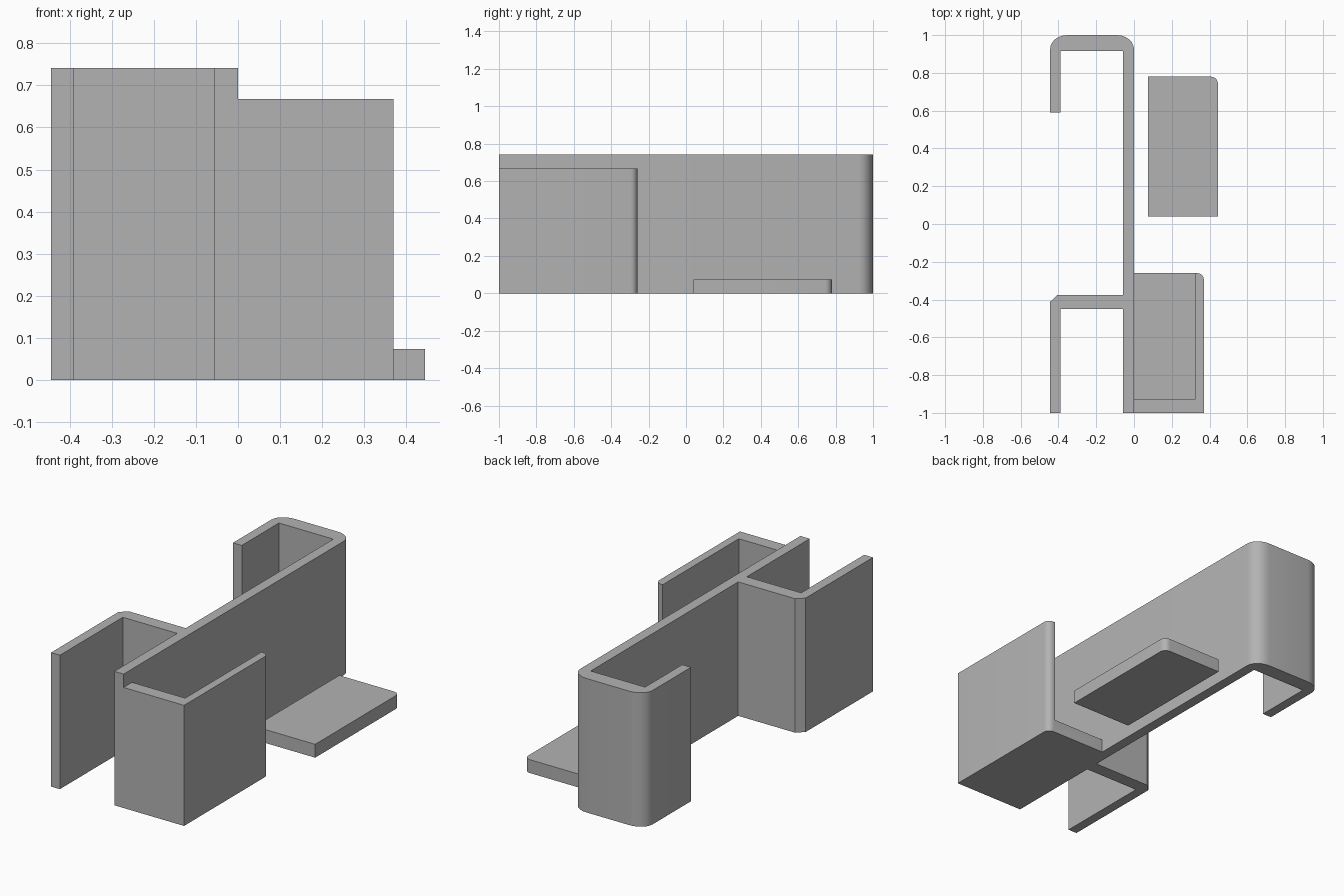
import bpy
import bmesh
from math import sin, cos, pi, radians

if "Cube" in bpy.data.objects:
    bpy.data.objects.remove(bpy.data.objects["Cube"], do_unlink=True)

grey = bpy.data.materials.new("plain grey")
grey.use_nodes = True
grey.diffuse_color = (0.45, 0.45, 0.45, 1)
grey.node_tree.nodes["Principled BSDF"].inputs["Base Color"].default_value = grey.diffuse_color


def arc(cx, cy, rx, ry, start, steps=6):
    """Quarter ellipse, counter-clockwise from the start angle in degrees."""
    angles = [radians(start) + pi / 2 * i / steps for i in range(steps + 1)]
    return [(cx + rx * cos(a), cy + ry * sin(a)) for a in angles]


def prism(name, outline, z0, z1):
    """Extrude a counter-clockwise plan outline from z0 to z1."""
    bm = bmesh.new()
    base = bm.faces.new([bm.verts.new((x, y, z0)) for x, y in outline])
    top = bmesh.ops.extrude_face_region(bm, geom=[base], use_keep_orig=True)["geom"]
    for v in top:
        if isinstance(v, bmesh.types.BMVert):
            v.co.z = z1
    bmesh.ops.recalc_face_normals(bm, faces=bm.faces[:])
    mesh = bpy.data.meshes.new(name)
    bm.to_mesh(mesh)
    bm.free()
    mesh.materials.append(grey)
    obj = bpy.data.objects.new(name, mesh)
    bpy.context.collection.objects.link(obj)
    return obj


def smooth(obj):
    bpy.ops.object.select_all(action="DESELECT")
    obj.select_set(True)
    bpy.context.view_layer.objects.active = obj
    bpy.ops.object.shade_smooth_by_angle(angle=radians(30))


def rounded_slab(name, x, y, height, w=0.37, d=0.74, r=0.036):
    """Block with only its back left corner rounded."""
    outline = [(x, y), (x + w, y)] + arc(x + w - r, y + d - r, r, r, 0) + [(x, y + d)]
    return prism(name, outline, 0, height)


LEFT, INNER, WALL = -0.444, -0.39, -0.057
HEIGHT, BASE = 0.741, 0.074

# Long wall with the hook at the back and the clip at the front
outline = [(0, -1)]
outline += arc(-0.09, 0.925, 0.09, 0.075, 0)
outline += arc(LEFT + 0.09, 0.925, 0.09, 0.075, 90)
outline += [(LEFT, 0.59), (INNER, 0.59), (INNER, 0.915), (WALL, 0.915)]
outline += [(WALL, -0.375), (-0.405, -0.375), (LEFT, -0.412)]
outline += [(LEFT, -1), (INNER, -1), (INNER, -0.45), (WALL, -0.45), (WALL, -1)]
smooth(prism("clip_frame", outline, 0, HEIGHT))

# Tray, hollowed from the top and open at the back
tray = rounded_slab("tray", 0, -1, 0.667)
cutter = prism("tray_cutter", [(-0.1, -0.926), (0.325, -0.926), (0.325, 0), (-0.1, 0)], BASE, 1)
cutter.hide_render = True
cut = tray.modifiers.new("hollow", "BOOLEAN")
cut.operation = "DIFFERENCE"
cut.solver = "EXACT"
cut.object = cutter
bpy.context.view_layer.objects.active = tray
bpy.ops.object.modifier_apply(modifier=cut.name)
bpy.data.objects.remove(cutter, do_unlink=True)
smooth(tray)

# Loose cover plate
smooth(rounded_slab("cover_plate", 0.074, 0.04, BASE))
